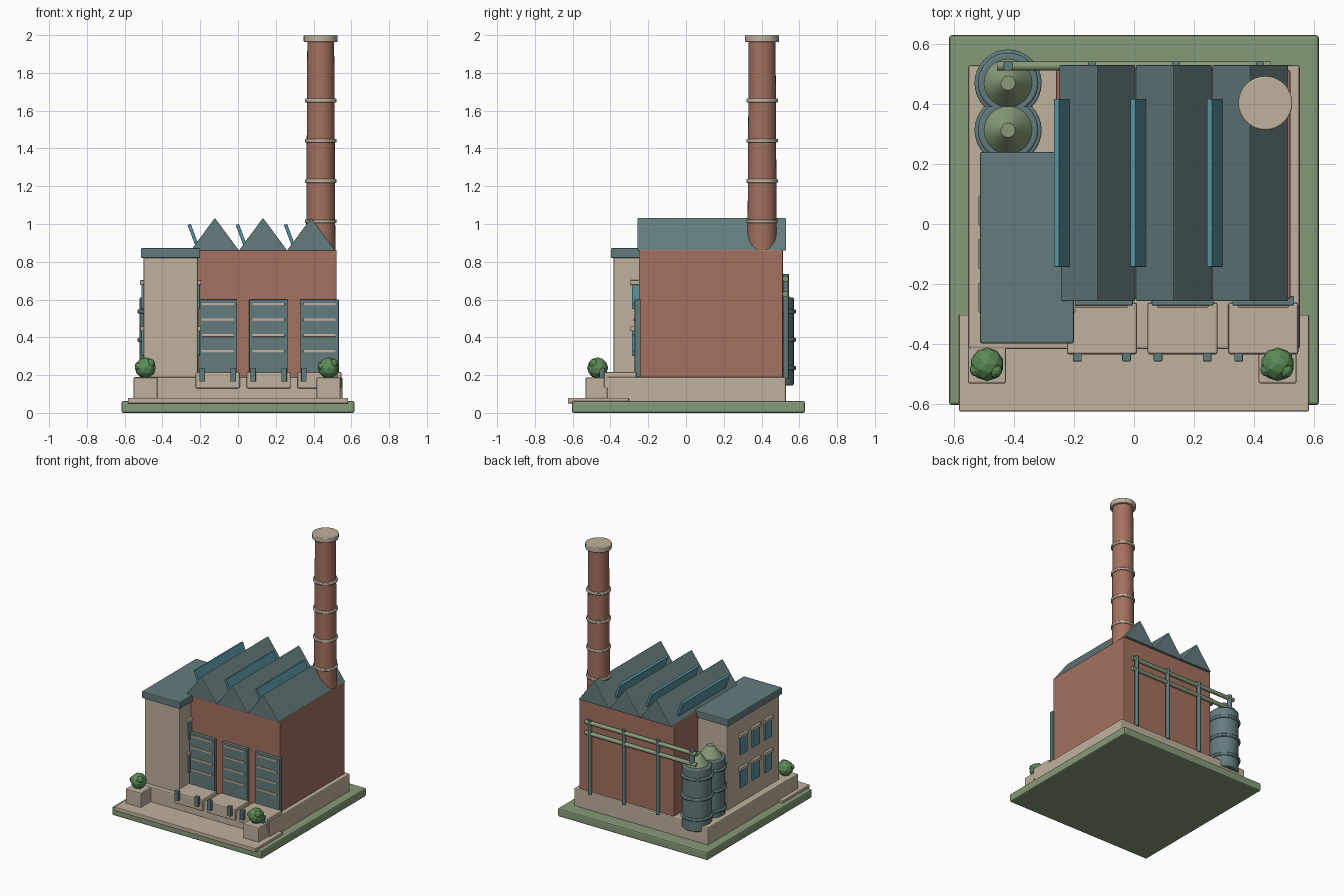
import bpy, bmesh, math
from mathutils import Matrix

old = bpy.data.objects.get("Cube")
if old:
    bpy.data.objects.remove(old, do_unlink=True)


def make_material(name, rgb):
    m = bpy.data.materials.new(name)
    m.use_nodes = True
    m.diffuse_color = (*rgb, 1)
    m.node_tree.nodes["Principled BSDF"].inputs["Base Color"].default_value = (*rgb, 1)
    return m


BRICK = make_material("brick", (0.37, 0.165, 0.115))
STONE = make_material("pale stone", (0.53, 0.445, 0.34))
STEEL = make_material("blue grey steel", (0.127, 0.202, 0.209))
GREEN = make_material("sage green", (0.238, 0.323, 0.188))
GLASS = make_material("blue glass", (0.098, 0.287, 0.342))
LEAF = make_material("leaf green", (0.107, 0.262, 0.093))


def finish(name, bm, mat, bevel=0, smooth=False):
    bmesh.ops.recalc_face_normals(bm, faces=bm.faces)
    mesh = bpy.data.meshes.new(name)
    bm.to_mesh(mesh)
    bm.free()
    mesh.materials.append(mat)
    ob = bpy.data.objects.new(name, mesh)
    bpy.context.collection.objects.link(ob)
    if bevel:
        mod = ob.modifiers.new("soft edges", 'BEVEL')
        mod.width, mod.segments, mod.limit_method = bevel, 2, 'ANGLE'
    if smooth:
        bpy.ops.object.select_all(action='DESELECT')
        bpy.context.view_layer.objects.active = ob
        ob.select_set(True)
        bpy.ops.object.shade_smooth_by_angle(angle=math.radians(35))
    return ob


def box(name, x, y, z, mat, bevel=0.006):
    """Block spanning the given (low, high) ranges."""
    bm = bmesh.new()
    size = [b - a for a, b in (x, y, z)]
    mid = [(a + b) / 2 for a, b in (x, y, z)]
    bmesh.ops.create_cube(bm, size=1, matrix=Matrix.Translation(mid) @ Matrix.Diagonal((*size, 1)))
    return finish(name, bm, mat, bevel)


def span(mid, width):
    return (mid - width / 2, mid + width / 2)


def tube(name, x, y, z, r1, mat, r2=None, bevel=0, sides=32, turn=None):
    """Upright cylinder or cone over a z range; turn lays it over about its middle."""
    bm = bmesh.new()
    place = Matrix.Translation((x, y, sum(z) / 2))
    if turn:
        place = place @ Matrix.Rotation(math.pi / 2, 4, turn)
    bmesh.ops.create_cone(bm, cap_ends=True, segments=sides, radius1=r1,
                          radius2=r1 if r2 is None else r2, depth=z[1] - z[0], matrix=place)
    return finish(name, bm, mat, bevel, True)


# Ground, forecourt and plinth
box("ground_slab", (-0.617, 0.617), (-0.604, 0.63), (0, 0.062), GREEN, 0.01)
box("forecourt", (-0.583, 0.583), (-0.625, -0.303), (0.05, 0.08), STONE, 0.004)
box("plinth", (-0.553, 0.553), (-0.417, 0.53), (0.05, 0.19), STONE, 0.008)

# Main hall and office wing
box("brick_hall", (-0.26, 0.522), (-0.25, 0.513), (0.18, 0.863), BRICK)
box("office_wing", (-0.5, -0.213), (-0.383, 0.228), (0.18, 0.83), STONE)
box("office_roof", (-0.514, -0.2), (-0.398, 0.24), (0.82, 0.872), STEEL)

# Sawtooth roof ridges with leaning skylights
PITCH = 0.255
for i in range(3):
    left = -0.25 + PITCH * i
    bm = bmesh.new()
    outline = ((left, 0.86), (left + PITCH, 0.86), (left + PITCH / 2, 1.032))
    face = bm.faces.new([bm.verts.new((x, -0.257, z)) for x, z in outline])
    ext = bmesh.ops.extrude_face_region(bm, geom=[face])
    bmesh.ops.translate(bm, vec=(0, 0.787, 0),
                        verts=[v for v in ext["geom"] if isinstance(v, bmesh.types.BMVert)])
    finish(f"roof_ridge_{i + 1}", bm, STEEL, 0.003)

    bm = bmesh.new()
    place = (Matrix.Translation((left + 0.016, 0.137, 0.932)) @ Matrix.Rotation(-0.36, 4, 'Y')
             @ Matrix.Diagonal((0.018, 0.56, 0.14, 1)))
    bmesh.ops.create_cube(bm, size=1, matrix=place)
    finish(f"skylight_{i + 1}", bm, GLASS, 0.002)

# Chimney
CX, CY = 0.438, 0.403
tube("chimney_shaft", CX, CY, (0.8, 1.98), 0.078, BRICK, 0.071)
tube("chimney_cap", CX, CY, (1.963, 2.0), 0.09, STONE, bevel=0.005)
for i in range(4):
    z = 1.015 + 0.213 * i
    tube(f"chimney_band_{i + 1}", CX, CY, span(z, 0.02), 0.084, STONE, bevel=0.005)

# Loading bays: door, slats, dock and bumpers
for i in range(3):
    x = -0.107 + 0.269 * i
    box(f"bay_door_{i + 1}", span(x, 0.206), (-0.272, -0.24), (0.19, 0.6), STEEL, 0.004)
    for j in range(4):
        box(f"door_slat_{i + 1}_{j + 1}", span(x, 0.172), (-0.278, -0.265),
            span(0.327 + 0.083 * j, 0.014), STONE, 0.002)
    box(f"dock_{i + 1}", span(x, 0.234), (-0.435, -0.262), (0.13, 0.217), STONE, 0.008)
    for side in (-1, 1):
        box(f"dock_bumper_{i + 1}_{'right' if side < 0 else 'left'}", span(x + 0.082 * side, 0.029),
            (-0.458, -0.43), (0.165, 0.238), STEEL, 0.003)

# Office windows on both flanks
for wall, label in ((-0.5, "right"), (-0.213, "left")):
    for row, sill in enumerate((0.305, 0.55)):
        for col in range(3):
            y = -0.245 + 0.145 * col
            tag = f"{label}_{row + 1}_{col + 1}"
            box(f"window_{tag}", span(wall, 0.022), span(y, 0.082), (sill, sill + 0.128), GLASS, 0.002)
            box(f"lintel_{tag}", span(wall, 0.036), span(y, 0.1), (sill + 0.128, sill + 0.153), STONE, 0.003)

# Storage silos
for i, y in enumerate((0.313, 0.47)):
    tube(f"silo_{i + 1}", -0.42, y, (0.145, 0.612), 0.101, STEEL, bevel=0.008)
    tube(f"silo_top_{i + 1}", -0.42, y, (0.605, 0.69), 0.085, GREEN, 0.024)
    for j in range(3):
        tube(f"silo_band_{i + 1}_{j + 1}", -0.42, y, span(0.237 + 0.15 * j, 0.022), 0.112, STEEL, bevel=0.006)

# Pipe rack along the back
for i in range(3):
    tube(f"pipe_post_{i + 1}", -0.14 + 0.28 * i, 0.53, (0.18, 0.735), 0.014, STEEL, sides=16)
for i, z in enumerate((0.63, 0.71)):
    tube(f"pipe_{i + 1}", 0, 0.527, span(z, 0.914), 0.015, GREEN, sides=16, turn='Y')
tube("silo_feed_pipe", -0.42, 0.527, (0.59, 0.735), 0.017, STEEL, sides=16)

# Planters and shrubs
for x, label in ((-0.49, "right"), (0.479, "left")):
    box(f"planter_{label}", span(x, 0.127), (-0.532, -0.41), (0.075, 0.187), STONE)
    bm = bmesh.new()
    for dx, dy, dz, r in ((0, 0, 0, 0.056), (-0.034, -0.018, 0.008, 0.024), (0.025, -0.02, 0.022, 0.026)):
        bmesh.ops.create_icosphere(bm, subdivisions=2, radius=r,
                                   matrix=Matrix.Translation((x + dx, -0.468 + dy, 0.238 + dz)))
    finish(f"shrub_{label}", bm, LEAF)
